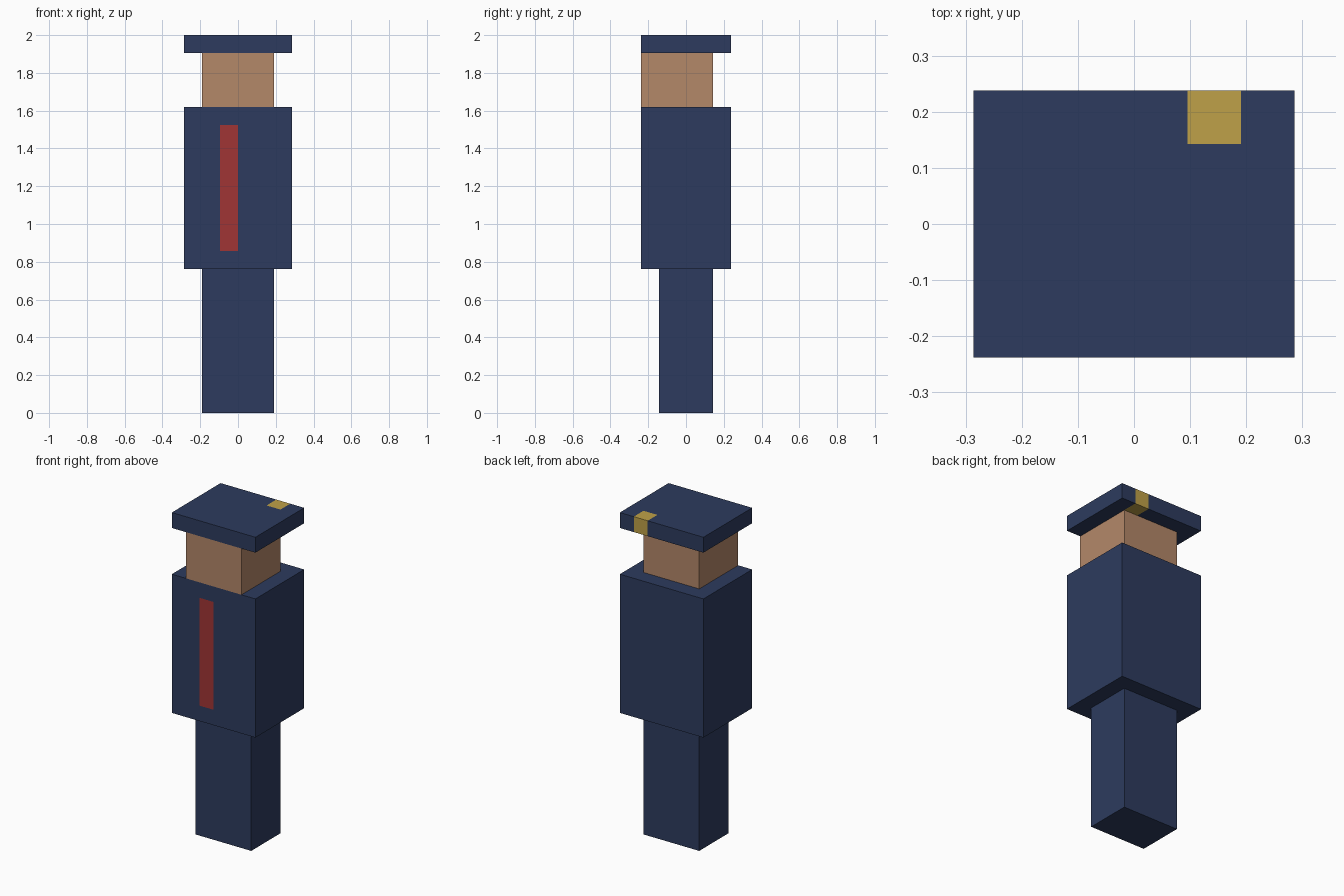
import bpy
import bmesh
from mathutils import Vector

cube = bpy.data.objects.get("Cube")
if cube:
    bpy.data.objects.remove(cube, do_unlink=True)

U = 2 / 21  # one block unit; the figure is 21 units tall


def make_material(name, srgb):
    linear = [((c / 255 + 0.055) / 1.055) ** 2.4 for c in srgb] + [1.0]
    mat = bpy.data.materials.new(name)
    mat.use_nodes = True
    mat.diffuse_color = linear
    bsdf = next(n for n in mat.node_tree.nodes if n.type == 'BSDF_PRINCIPLED')
    bsdf.inputs["Base Color"].default_value = linear
    return mat


navy = make_material("navy cloth", (45, 59, 94))
skin = make_material("skin", (180, 136, 105))
red = make_material("red stripe", (160, 53, 53))
gold = make_material("gold badge", (191, 161, 72))


def box(name, low, high, mats, cuts=(), accent=None):
    """Box between two corners in block units. cuts are (axis, position) slices;
    faces whose centre passes the accent rule take the second material."""
    low, high = Vector(low) * U, Vector(high) * U
    bm = bmesh.new()
    bmesh.ops.create_cube(bm, size=1)
    bmesh.ops.scale(bm, vec=high - low, verts=bm.verts)
    bmesh.ops.translate(bm, vec=(low + high) / 2, verts=bm.verts)
    for axis, position in cuts:
        normal = Vector((0, 0, 0))
        normal[axis] = 1
        bmesh.ops.bisect_plane(bm, geom=bm.verts[:] + bm.edges[:] + bm.faces[:],
                               plane_co=normal * position * U, plane_no=normal)
    if accent:
        for face in bm.faces:
            if accent(face.calc_center_median() / U, face.normal):
                face.material_index = 1
    mesh = bpy.data.meshes.new(name)
    bm.to_mesh(mesh)
    bm.free()
    for mat in mats:
        mesh.materials.append(mat)
    obj = bpy.data.objects.new(name, mesh)
    bpy.context.collection.objects.link(obj)
    return obj


# Legs
box("legs", (-2, -1.5, 0), (2, 1.5, 8), [navy])

# Torso with a vertical stripe on the front
box("torso", (-3, -2.5, 8), (3, 2.5, 17), [navy, red],
    cuts=[(0, -1), (0, 0), (2, 9), (2, 16)],
    accent=lambda c, n: n.y < -0.5 and -1 < c.x < 0 and 9 < c.z < 16)

# Head, flush with the front of the torso
box("head", (-2, -2.5, 17), (2, 1.5, 20), [skin])

# Flat cap with a badge block at the back edge
box("cap", (-3, -2.5, 20), (3, 2.5, 21), [navy, gold],
    cuts=[(0, 1), (0, 2), (1, 1.5)],
    accent=lambda c, n: 1 < c.x < 2 and c.y > 1.5)
